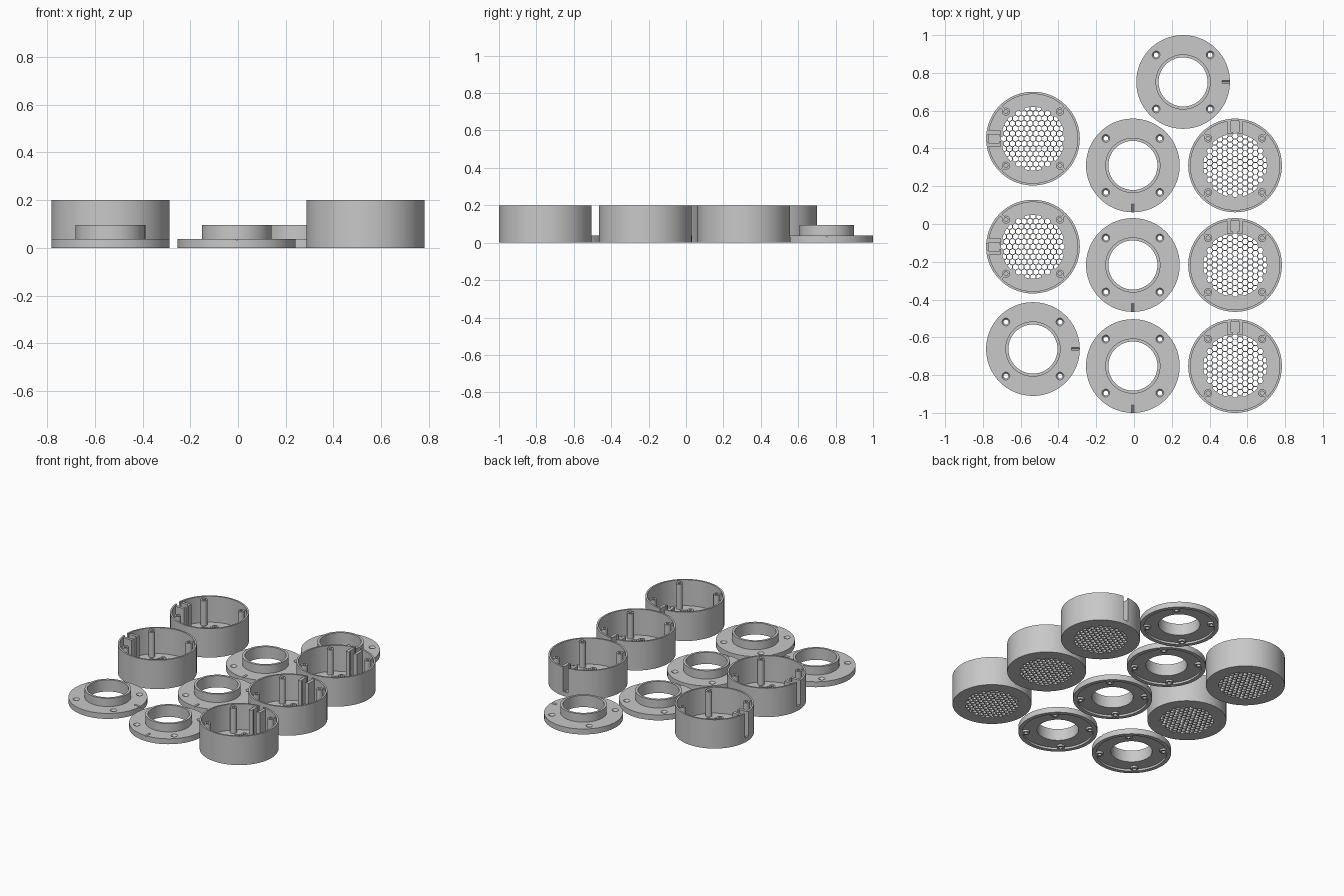
import bpy, bmesh, math
from mathutils import Matrix, Vector

if "Cube" in bpy.data.objects:
    bpy.data.objects.remove(bpy.data.objects["Cube"])

R, H = 0.248, 0.2            # outer radius and cup height
SCREW = 0.143                # screw offset in x and y
CORNERS = [(sx * SCREW, sy * SCREW) for sx in (-1, 1) for sy in (-1, 1)]

grey = bpy.data.materials.new("grey_plastic")
grey.diffuse_color = (0.58, 0.58, 0.58, 1)
grey.use_nodes = True
grey.node_tree.nodes["Principled BSDF"].inputs["Base Color"].default_value = grey.diffuse_color


def lathe(bm, profile, segs, cx=0, cy=0):
    """Revolve a closed (radius, z) profile around a vertical axis."""
    rings = []
    for i in range(segs):
        a = 2 * math.pi * i / segs
        rings.append([bm.verts.new((cx + r * math.cos(a), cy + r * math.sin(a), z))
                      for r, z in profile])
    n = len(profile)
    for i in range(segs):
        a, b = rings[i], rings[(i + 1) % segs]
        for j in range(n):
            k = (j + 1) % n
            bm.faces.new((a[j], b[j], b[k], a[k]))


def prism(bm, pts, z0, z1):
    """Extrude a flat outline between two heights."""
    low = [bm.verts.new((x, y, z0)) for x, y in pts]
    high = [bm.verts.new((x, y, z1)) for x, y in pts]
    bm.faces.new(low[::-1])
    bm.faces.new(high)
    n = len(pts)
    for i in range(n):
        k = (i + 1) % n
        bm.faces.new((low[i], low[k], high[k], high[i]))


def box(bm, x0, x1, y0, y1, z0, z1, rot=None):
    prism_pts = [(x0, y0), (x1, y0), (x1, y1), (x0, y1)]
    prism(bm, prism_pts, z0, z1)


def circle(r, segs, cx=0, cy=0):
    return [(cx + r * math.cos(2 * math.pi * i / segs),
             cy + r * math.sin(2 * math.pi * i / segs)) for i in range(segs)]


def to_mesh(bm, name):
    bmesh.ops.recalc_face_normals(bm, faces=bm.faces)
    me = bpy.data.meshes.new(name)
    bm.to_mesh(me)
    bm.free()
    me.materials.append(grey)
    return me


def cut(me, cutter):
    """Return the mesh minus the cutter mesh."""
    body = bpy.data.objects.new("body", me)
    tool = bpy.data.objects.new("cutter", cutter)
    tool.hide_render = True
    for o in (body, tool):
        bpy.context.collection.objects.link(o)
    mod = body.modifiers.new("cut", 'BOOLEAN')
    mod.operation, mod.solver, mod.object = 'DIFFERENCE', 'EXACT', tool
    dg = bpy.context.evaluated_depsgraph_get()
    out = bpy.data.meshes.new_from_object(body.evaluated_get(dg))
    bpy.data.objects.remove(body)
    bpy.data.objects.remove(tool)
    return out


def smooth(me):
    me.polygons.foreach_set("use_smooth", [True] * len(me.polygons))
    me.set_sharp_from_angle(angle=math.radians(30))
    return me


# Cup shell: thin wall and floor
WALL, FLOOR = 0.236, 0.02
bm = bmesh.new()
prism(bm, circle(R, 96), 0, H)
shell = to_mesh(bm, "cup_shell")
bm = bmesh.new()
prism(bm, circle(WALL, 96), FLOOR, H + 0.05)
shell = cut(shell, to_mesh(bm, "cavity"))

# Honeycomb grille holes, trimmed to a circle, and the slot in the wall
bm = bmesh.new()
GR, P = 0.168, 0.031
for i in range(-7, 8):
    for j in range(-7, 8):
        c = Vector((i * P * math.sqrt(3) / 2, (j + (i % 2) / 2) * P))
        if c.length > GR - 0.002:
            continue
        pts = []
        for k in range(6):
            a = math.pi / 3 * k
            p = c + 0.0153 * Vector((math.cos(a), math.sin(a)))
            pts.append(p * min(1, GR / p.length))
        prism(bm, pts, -0.02, FLOOR + 0.02)
box(bm, -0.018, 0.018, 0.225, 0.27, 0.03, H + 0.05)
shell = smooth(cut(shell, to_mesh(bm, "holes")))

# Screw posts with ribs that join them to the wall
bm = bmesh.new()
TOP = 0.194
for x, y in CORNERS:
    lathe(bm, [(0.01, 0.019), (0.01, TOP), (0.021, TOP), (0.021, 0.019)], 24, x, y)
    d = Vector((x, y)).normalized()
    n = Vector((-d.y, d.x)) * 0.007
    a, b = d * 0.221, d * 0.24
    prism(bm, [a - n, b - n, b + n, a + n], 0.019, TOP)
posts = smooth(to_mesh(bm, "screw_posts"))

# Guide walls on both sides of the slot
bm = bmesh.new()
for s in (-1, 1):
    x0, x1 = sorted((s * 0.022, s * 0.042))
    box(bm, x0, x1, 0.168, 0.238, 0.019, TOP)
    x0, x1 = sorted((s * 0.012, s * 0.023))
    box(bm, x0, x1, 0.168, 0.178, 0.019, TOP)
guides = to_mesh(bm, "slot_guides")

# Lid: flange with raised collar and recessed underside
REC = 0.014
bm = bmesh.new()
lathe(bm, [(0.13, REC), (0.13, 0.095), (0.146, 0.095), (0.146, 0.038),
           (R, 0.038), (R, 0), (0.222, 0), (0.222, REC)], 96)
lid = to_mesh(bm, "lid")

# Countersunk screw holes and a small alignment groove in the lid
bm = bmesh.new()
for x, y in CORNERS:
    rings = []
    for r, z in ((0.0125, -0.02), (0.0125, 0.026), (0.021, 0.0385), (0.021, 0.06)):
        rings.append([bm.verts.new((px, py, z)) for px, py in circle(r, 24, x, y)])
    bm.faces.new(rings[0][::-1])
    bm.faces.new(rings[-1])
    for a, b in zip(rings, rings[1:]):
        for i in range(24):
            k = (i + 1) % 24
            bm.faces.new((a[i], a[k], b[k], b[i]))
bmesh.ops.create_cube(bm, size=1, matrix=Matrix.Translation((0, -0.235, 0.038))
                      @ Matrix.Rotation(math.pi / 4, 4, 'Y')
                      @ Matrix.Diagonal((0.01, 0.06, 0.01, 1)))
lid = smooth(cut(lid, to_mesh(bm, "lid_holes")))

# Bosses around the screw holes under the lid
bm = bmesh.new()
for x, y in CORNERS:
    lathe(bm, [(0.0125, 0.001), (0.0125, 0.016), (0.024, 0.016), (0.024, 0.001)], 24, x, y)
bosses = smooth(to_mesh(bm, "lid_bosses"))


def place(me, index, x, y, turn):
    ob = bpy.data.objects.new(f"{me.name.split('.')[0]}_{index}", me)
    ob.location = (x, y, 0)
    ob.rotation_euler.z = math.radians(turn)
    bpy.context.collection.objects.link(ob)


shell.name, lid.name = "cup_shell", "lid"
cups = [(-0.535, 0.452, 90), (-0.535, -0.12, 90),
        (0.535, 0.31, 0), (0.535, -0.217, 0), (0.535, -0.752, 0)]
lids = [(0.26, 0.752, 90), (-0.535, -0.662, 90),
        (-0.006, 0.31, 0), (-0.006, -0.217, 0), (-0.006, -0.752, 0)]
for i, spot in enumerate(cups, 1):
    for part in (shell, posts, guides):
        place(part, i, *spot)
for i, spot in enumerate(lids, 1):
    for part in (lid, bosses):
        place(part, i, *spot)
